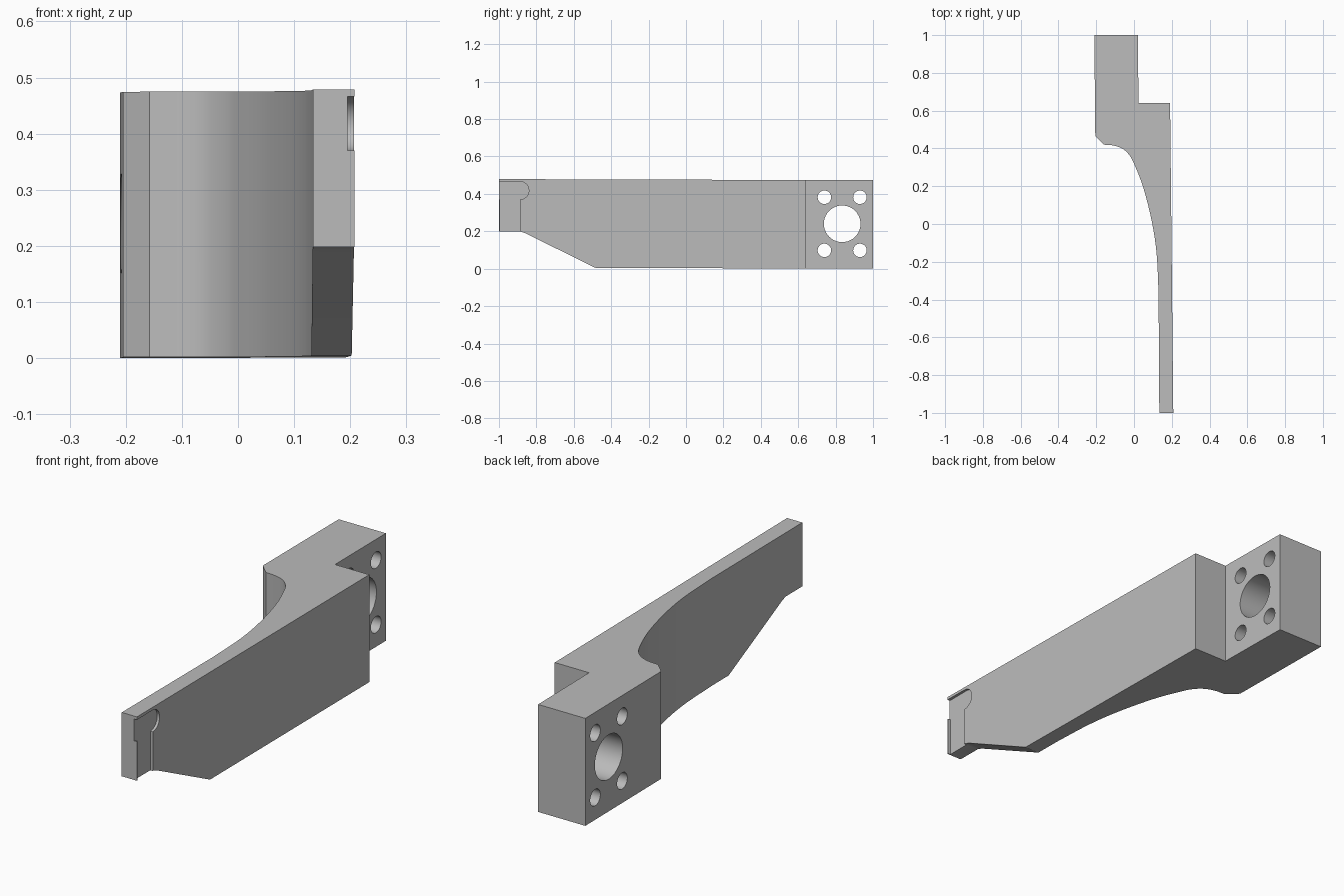
import bpy
import bmesh
from math import sin, cos, pi, radians
from mathutils import Vector

old = bpy.data.objects.get("Cube")
if old:
    bpy.data.objects.remove(old, do_unlink=True)

# Single plain grey finish
grey = bpy.data.materials.new("machined_grey")
grey.use_nodes = True
colour = (0.5, 0.5, 0.5, 1)
grey.diffuse_color = colour
grey.node_tree.nodes["Principled BSDF"].inputs["Base Color"].default_value = colour


def prism(name, outline, direction):
    """Extrude a closed 3D outline along a direction."""
    bm = bmesh.new()
    face = bm.faces.new([bm.verts.new(p) for p in outline])
    moved = bmesh.ops.extrude_face_region(bm, geom=[face])["geom"]
    verts = [g for g in moved if isinstance(g, bmesh.types.BMVert)]
    bmesh.ops.translate(bm, verts=verts, vec=direction)
    bmesh.ops.recalc_face_normals(bm, faces=bm.faces)
    mesh = bpy.data.meshes.new(name)
    bm.to_mesh(mesh)
    bm.free()
    mesh.materials.append(grey)
    obj = bpy.data.objects.new(name, mesh)
    bpy.context.collection.objects.link(obj)
    return obj


def side_cutter(name, outline, x0, x1):
    """Cutter from a side (y, z) outline spanning x0 to x1."""
    return prism(name, [(x0, y, z) for y, z in outline], (x1 - x0, 0, 0))


def arc(cy, cz, r, a0, a1, n):
    return [(cy + r * cos(a0 + (a1 - a0) * i / n),
             cz + r * sin(a0 + (a1 - a0) * i / n)) for i in range(n + 1)]


def smooth_path(points, steps=6):
    """Catmull-Rom curve through the given points."""
    p = [Vector(q) for q in points]
    p = [2 * p[0] - p[1]] + p + [2 * p[-1] - p[-2]]
    out = []
    for a, b, c, d in zip(p, p[1:], p[2:], p[3:]):
        for i in range(steps):
            t = i / steps
            out.append(0.5 * (2 * b + (c - a) * t + (2 * a - 5 * b + 4 * c - d) * t * t
                              + (3 * b - a - 3 * c + d) * t ** 3))
    return out + [p[-2]]


# Bracket arm: plan outline with a swept inner curve
HEIGHT = 0.473
sweep = smooth_path([(0.13, -0.36), (0.12, -0.16), (0.095, 0.01), (0.05, 0.19),
                     (0.002, 0.315), (-0.025, 0.365), (-0.06, 0.398),
                     (-0.105, 0.415), (-0.158, 0.42)])
plan = [(-0.205, 0.465), (-0.21, 1), (0.02, 1), (0.024, 0.64),
        (0.191, 0.64), (0.208, -1), (0.134, -1)]
plan += [tuple(v) for v in sweep]
arm = prism("bracket_arm", [(x, y, 0) for x, y in plan], (0, 0, HEIGHT))

# Slight lengthwise tilt
for v in arm.data.vertices:
    v.co.z += 0.003 * (1 - v.co.y)

# Sloped underside at the front end
cutters = [side_cutter("underside_cutter",
                       [(-1.1, -0.1), (-0.27, -0.1), (-0.485, 0.005),
                        (-0.86, 0.19), (-0.885, 0.198), (-1.1, 0.198)], -0.3, 0.3)]

# Shallow hooked pocket on the outer face, leaving a thin front lip
pocket = [(-0.995, 0.1), (-0.888, 0.1), (-0.888, 0.37)]
pocket += arc(-0.888, 0.418, 0.048, -pi / 2, pi / 2, 14)[1:]
pocket += [(-1.1, 0.466), (-1.1, 0.37), (-0.995, 0.37)]
cutters.append(side_cutter("pocket_cutter", pocket, 0.195, 0.3))

# Main bore with four bolt holes around it
holes = [(0.835, 0.24, 0.098)]
holes += [(0.835 + sy * 0.095, 0.24 + sz * 0.142, 0.036)
          for sy in (-1, 1) for sz in (-1, 1)]
for y, z, r in holes:
    ring = arc(y, z, r, 0, 2 * pi, 40)[:-1]
    cutters.append(side_cutter("hole_cutter", ring, -0.3, 0.15))

# Apply every cut, then remove its cutter
bpy.context.view_layer.objects.active = arm
for cutter in cutters:
    mod = arm.modifiers.new("cut", "BOOLEAN")
    mod.operation = "DIFFERENCE"
    mod.solver = "EXACT"
    mod.object = cutter
    bpy.ops.object.modifier_apply(modifier=mod.name)
    bpy.data.objects.remove(cutter, do_unlink=True)

# Smooth the sweep and bores, keep the edges crisp
bpy.ops.object.select_all(action="DESELECT")
arm.select_set(True)
bpy.ops.object.shade_smooth_by_angle(angle=radians(25))
